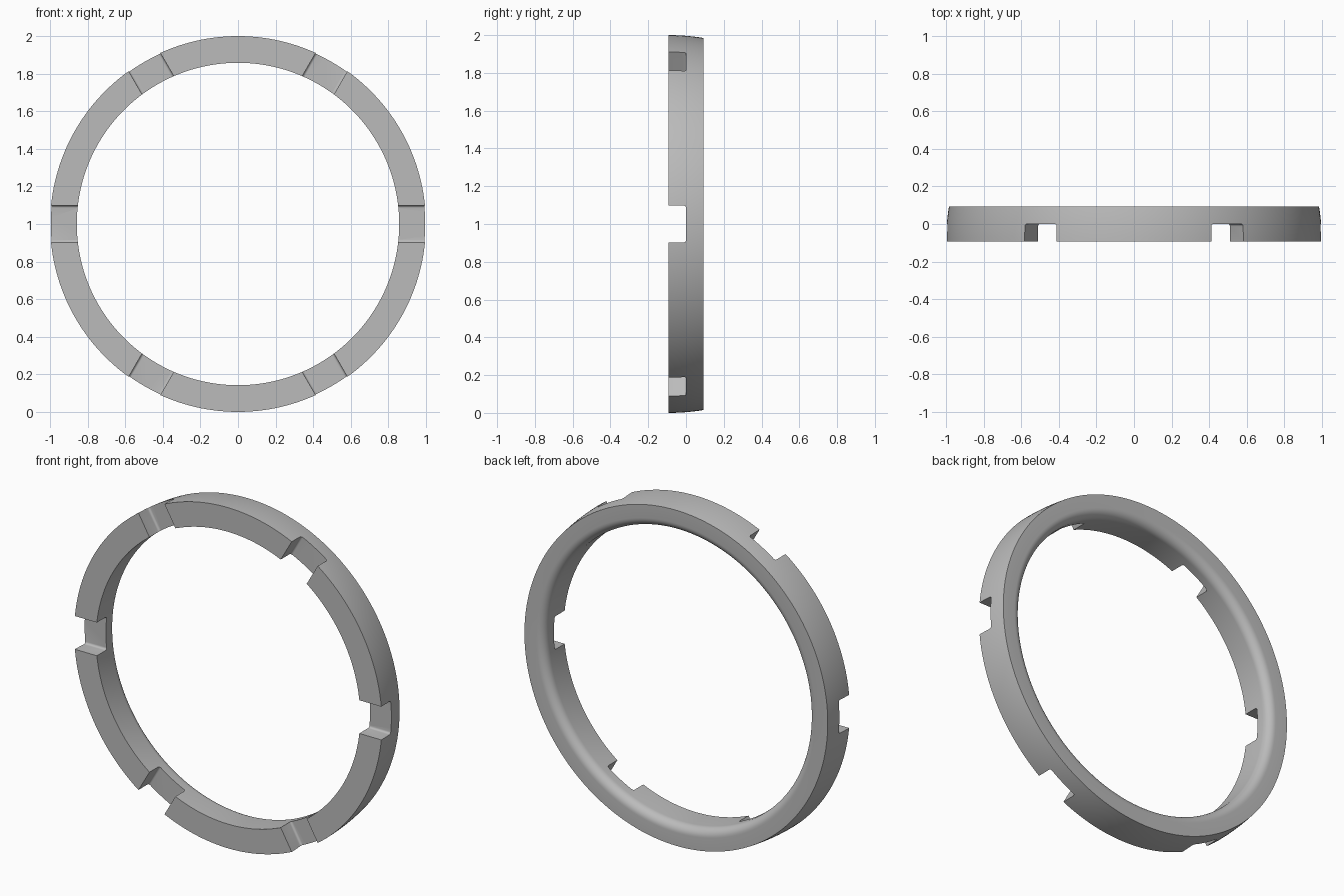
import bpy, bmesh, math
from mathutils import Matrix, Vector

cube = bpy.data.objects.get("Cube")
if cube:
    bpy.data.objects.remove(cube, do_unlink=True)

HALF = 0.092        # half the ring depth
R_OUT, R_IN = 1.0, 0.858
TAPER = 0.015       # outer radius lost towards the back
FILLET = 0.05       # round on the inner back edge
NOTCH_W = 0.195
CENTRE = Vector((0, 0, 1))

grey = bpy.data.materials.new("plain_grey")
grey.use_nodes = True
colour = (0.5, 0.5, 0.5, 1)
grey.diffuse_color = colour
grey.node_tree.nodes["Principled BSDF"].inputs["Base Color"].default_value = colour


def make_object(name, bm):
    bmesh.ops.recalc_face_normals(bm, faces=bm.faces)
    mesh = bpy.data.meshes.new(name)
    bm.to_mesh(mesh)
    bm.free()
    mesh.materials.append(grey)
    obj = bpy.data.objects.new(name, mesh)
    bpy.context.collection.objects.link(obj)
    return obj


# Ring: lathed section as (radius, y)
profile = [(R_IN, -HALF)]
for i in range(9):                       # crowned outer wall
    t = i / 8
    profile.append((R_OUT - TAPER * t * t, -HALF + 2 * HALF * t))
for i in range(9):                       # rounded inner back edge
    a = math.pi / 2 * (1 + i / 8)
    profile.append((R_IN + FILLET + FILLET * math.cos(a),
                    HALF - FILLET + FILLET * math.sin(a)))

bm = bmesh.new()
verts = [bm.verts.new((r, y, 1)) for r, y in profile]
edges = [bm.edges.new((v, verts[(i + 1) % len(verts)])) for i, v in enumerate(verts)]
bmesh.ops.spin(bm, geom=verts + edges, cent=CENTRE, axis=(0, 1, 0),
               angle=math.tau, steps=192, use_merge=False)
bmesh.ops.remove_doubles(bm, verts=bm.verts, dist=1e-4)
ring = make_object("notched_ring", bm)

# Notch cutters: bars across the ring with a rounded floor edge
for k in range(3):
    bm = bmesh.new()
    bmesh.ops.create_cube(bm, size=1)
    bmesh.ops.scale(bm, vec=(2.4, 0.2, NOTCH_W), verts=bm.verts)
    bmesh.ops.translate(bm, vec=(0, -0.1, 0), verts=bm.verts)
    floor = [e for e in bm.edges if all(v.co.y > -0.01 for v in e.verts)
             and abs(e.verts[0].co.x - e.verts[1].co.x) > 1]
    bmesh.ops.bevel(bm, geom=floor, offset=0.012, segments=4, profile=0.5, affect='EDGES')
    spin = Matrix.Translation(CENTRE) @ Matrix.Rotation(math.pi / 3 * k, 4, 'Y')
    bmesh.ops.transform(bm, matrix=spin, verts=bm.verts)
    cutter = make_object(f"notch_cutter_{k + 1}", bm)
    cutter.hide_render = True
    cut = ring.modifiers.new("notch", 'BOOLEAN')
    cut.operation = 'DIFFERENCE'
    cut.solver = 'EXACT'
    cut.object = cutter
    # Apply the cut and drop the helper
    bpy.ops.object.select_all(action='DESELECT')
    bpy.context.view_layer.objects.active = ring
    ring.select_set(True)
    bpy.ops.object.modifier_apply(modifier=cut.name)
    bpy.data.objects.remove(cutter, do_unlink=True)

bpy.ops.object.shade_smooth_by_angle(angle=math.radians(30))
